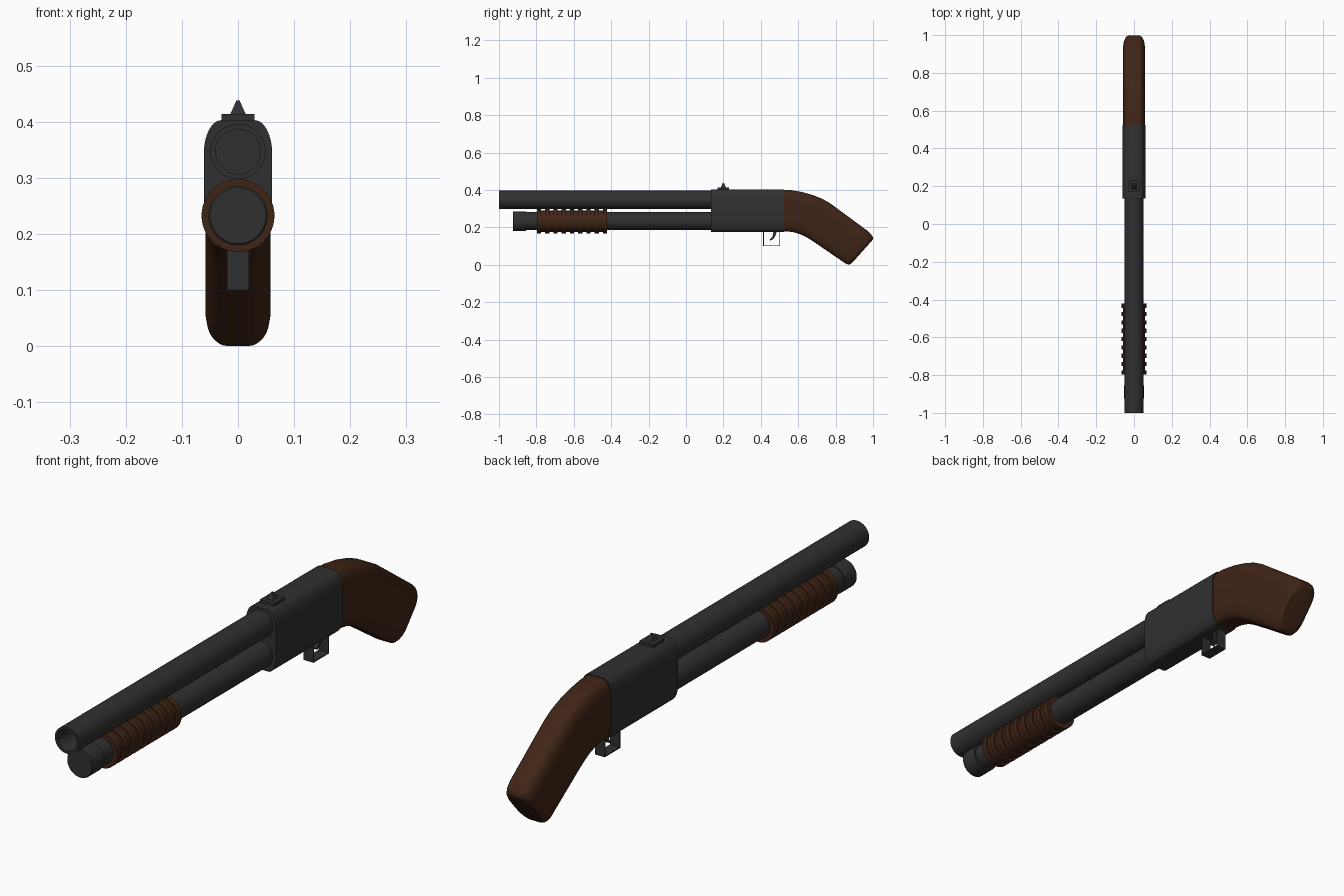
import bpy, bmesh, math
from mathutils import Vector

if "Cube" in bpy.data.objects:
    bpy.data.objects.remove(bpy.data.objects["Cube"])


def material(name, rgb):
    m = bpy.data.materials.new(name)
    m.diffuse_color = (*rgb, 1)
    m.use_nodes = True
    m.node_tree.nodes["Principled BSDF"].inputs["Base Color"].default_value = m.diffuse_color
    return m


STEEL = material("dark_steel", (0.03, 0.03, 0.03))
WOOD = material("dark_wood", (0.05, 0.018, 0.008))


def finish(name, bm, mat, angle=35):
    bmesh.ops.recalc_face_normals(bm, faces=bm.faces)
    me = bpy.data.meshes.new(name)
    bm.to_mesh(me)
    bm.free()
    ob = bpy.data.objects.new(name, me)
    bpy.context.collection.objects.link(ob)
    me.materials.append(mat)
    bpy.ops.object.select_all(action='DESELECT')
    ob.select_set(True)
    bpy.context.view_layer.objects.active = ob
    bpy.ops.object.shade_smooth_by_angle(angle=math.radians(angle))
    return ob


def loft(name, rings, mat, angle=35):
    """Skin a list of equal-length point rings and cap both ends."""
    bm = bmesh.new()
    loops = [[bm.verts.new(p) for p in r] for r in rings]
    n = len(loops[0])
    for a, b in zip(loops, loops[1:]):
        for i in range(n):
            j = (i + 1) % n
            bm.faces.new((a[i], a[j], b[j], b[i]))
    bm.faces.new(loops[0])
    bm.faces.new(loops[-1])
    return finish(name, bm, mat, angle)


def turned(name, profile, z, mat, n=48):
    """Turn (radius, y) pairs around a lengthwise axis at height z."""
    rings = [[(r * math.cos(2 * math.pi * i / n), y, z + r * math.sin(2 * math.pi * i / n))
              for i in range(n)] for r, y in profile]
    return loft(name, rings, mat)


def section(top, bottom, w, rx=0.031, rz=0.06, steps=8):
    """Rounded cross-section between a top and a bottom (y, z) point."""
    t, b = Vector((0, *top)), Vector((0, *bottom))
    mid, half = (t + b) / 2, (t - b).length / 2
    up = (t - b).normalized()
    rz = min(rz, half * 0.9)
    pts = []
    for q, (sx, sz) in enumerate(((1, 1), (-1, 1), (-1, -1), (1, -1))):
        for k in range(steps + 1):
            a = math.pi / 2 * (q + k / steps)
            x = sx * (w - rx) + rx * math.cos(a)
            h = sz * (half - rz) + rz * math.sin(a)
            pts.append(mid + Vector((x, 0, 0)) + up * h)
    return pts


def extruded(name, outline, half, mat):
    """Extrude a (y, z) outline across x."""
    return loft(name, [[(s * half, y, z) for y, z in outline] for s in (-1, 1)], mat)


def box_ring(w, d, y, z):
    return [(-w, y - d, z), (w, y - d, z), (w, y + d, z), (-w, y + d, z)]


# Upper tube with open bore
turned("barrel", [(0.02, 0.15), (0.049, 0.15), (0.049, -1), (0.04, -1), (0.04, 0.1)], 0.347, STEEL)

# Lower tube and its end cap
turned("lower_tube", [(0.048, 0.15), (0.048, -0.87)], 0.234, STEEL)
turned("tube_cap", [(0.053, -0.855), (0.053, -0.922), (0.050, -0.925)], 0.233, STEEL)

# Ribbed sliding grip
ribs, y0, y1 = 9, -0.797, -0.422
step = (y1 - y0) / (2 * ribs - 1)
grip = []
for i in range(ribs):
    y = y0 + 2 * i * step
    grip += [(0.058, y), (0.065, y), (0.065, y + step), (0.058, y + step)]
turned("ribbed_grip", grip, 0.233, WOOD)

# Main body
loft("body", [section((y, 0.403), (y, 0.176), 0.061) for y in (0.134, 0.524)], STEEL)

# Bent rear handle
stations = [((0.515, 0.401), (0.515, 0.178), 0.058),
            ((0.56, 0.399), (0.545, 0.178), 0.058),
            ((0.62, 0.389), (0.58, 0.173), 0.058),
            ((0.68, 0.372), (0.62, 0.160), 0.058),
            ((0.73, 0.352), (0.65, 0.144), 0.058),
            ((0.77, 0.329), (0.68, 0.125), 0.058),
            ((0.97, 0.182), (0.845, 0.012), 0.058),
            ((0.990, 0.163), (0.858, 0.004), 0.056),
            ((0.999, 0.148), (0.871, 0.001), 0.052),
            ((0.999, 0.137), (0.882, 0.004), 0.046),
            ((0.993, 0.128), (0.890, 0.012), 0.039)]
loft("handle", [section(*s) for s in stations], WOOD)

# Sight: base plate and tapered post
loft("sight_base", [box_ring(0.029, 0.031, 0.2, z) for z in (0.395, 0.414)], STEEL)
loft("sight_post", [box_ring(0.014, 0.014, 0.2, 0.413), box_ring(0.003, 0.003, 0.2, 0.438)], STEEL)

# Trigger guard strap and trigger
extruded("trigger_guard", [(0.412, 0.19), (0.412, 0.1), (0.503, 0.1), (0.503, 0.19),
                           (0.499, 0.19), (0.499, 0.104), (0.416, 0.104), (0.416, 0.19)], 0.02, STEEL)
extruded("trigger", [(0.467, 0.185), (0.466, 0.160), (0.459, 0.145), (0.447, 0.136), (0.451, 0.130),
                     (0.467, 0.137), (0.478, 0.155), (0.487, 0.185)], 0.008, STEEL)
